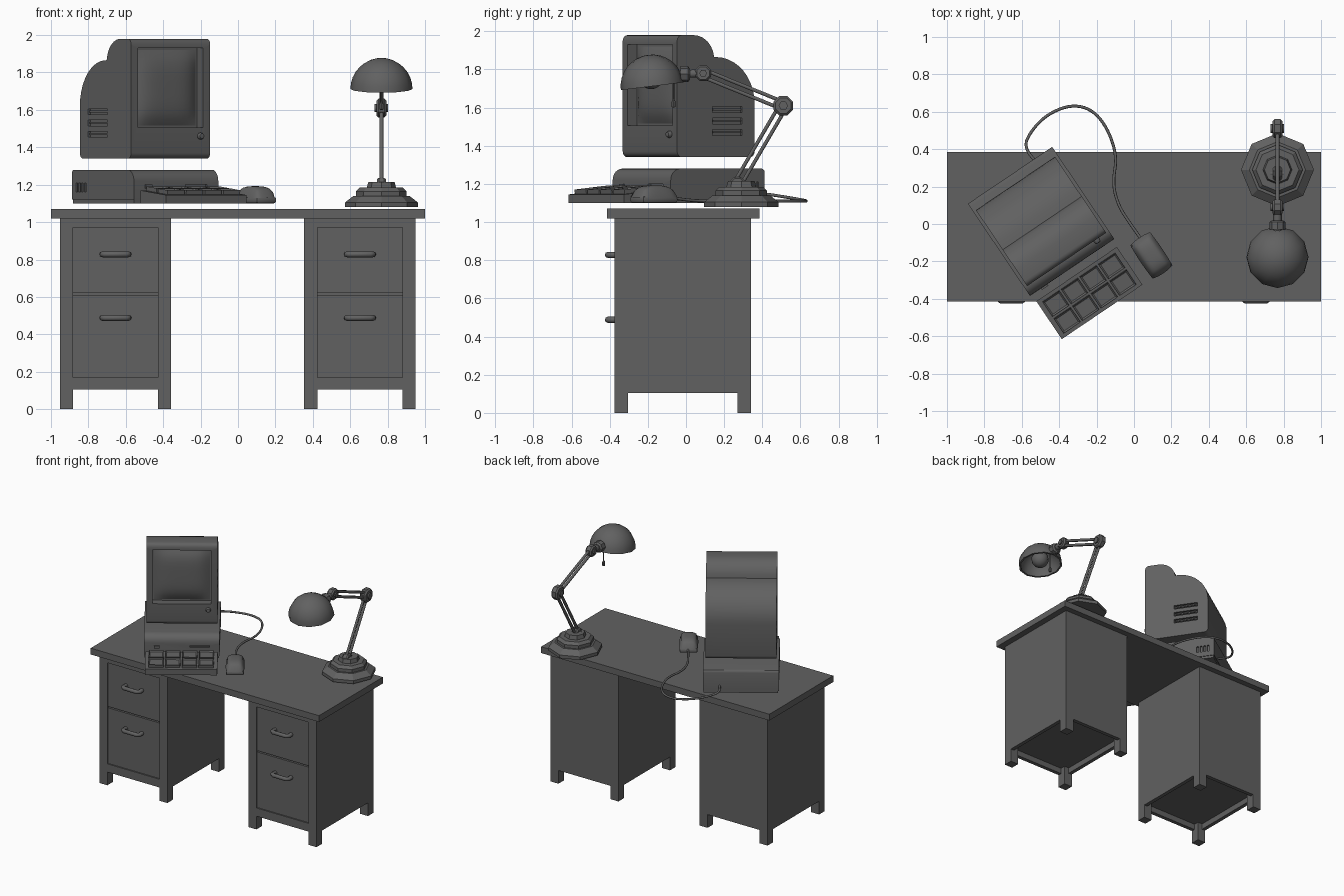
import bpy, bmesh, math
from mathutils import Matrix, Vector

if "Cube" in bpy.data.objects:
    bpy.data.objects.remove(bpy.data.objects["Cube"])

GREY = bpy.data.materials.new("dark_grey")
GREY.diffuse_color = (0.12, 0.12, 0.12, 1)
GREY.use_nodes = True
GREY.node_tree.nodes["Principled BSDF"].inputs["Base Color"].default_value = GREY.diffuse_color
I = Matrix.Identity(4)


def finish(bm, name, M=I, smooth=None):
    bmesh.ops.recalc_face_normals(bm, faces=bm.faces)
    me = bpy.data.meshes.new(name)
    bm.to_mesh(me)
    bm.free()
    me.transform(M)
    me.materials.append(GREY)
    ob = bpy.data.objects.new(name, me)
    bpy.context.collection.objects.link(ob)
    if smooth:
        smooth_by(ob, smooth)
    return ob


def smooth_by(ob, angle):
    bpy.ops.object.select_all(action='DESELECT')
    ob.select_set(True)
    bpy.context.view_layer.objects.active = ob
    bpy.ops.object.shade_smooth_by_angle(angle=math.radians(angle))


def box(name, x0, x1, y0, y1, z0, z1, M=I, bevel=0, seg=1):
    bm = bmesh.new()
    S = Matrix.Diagonal((x1 - x0, y1 - y0, z1 - z0, 1))
    C = Matrix.Translation(((x0 + x1) / 2, (y0 + y1) / 2, (z0 + z1) / 2))
    bmesh.ops.create_cube(bm, size=1, matrix=C @ S)
    if bevel:
        bmesh.ops.bevel(bm, geom=bm.edges[:], offset=bevel, segments=seg, profile=0.5, affect='EDGES')
    return finish(bm, name, M, 40 if seg > 1 else None)


def arc(cy, cz, r, a0, a1, n=6):
    return [(cy + r * math.cos(math.radians(a0 + (a1 - a0) * i / n)),
             cz + r * math.sin(math.radians(a0 + (a1 - a0) * i / n))) for i in range(n + 1)]


def prism(name, profile, half, M=I, smooth=30):
    """Extrude a (y, z) outline along x."""
    bm = bmesh.new()
    f = bm.faces.new([bm.verts.new((-half, y, z)) for y, z in profile])
    ext = bmesh.ops.extrude_face_region(bm, geom=[f])
    bmesh.ops.translate(bm, vec=(2 * half, 0, 0),
                        verts=[v for v in ext["geom"] if isinstance(v, bmesh.types.BMVert)])
    return finish(bm, name, M, smooth)


def lathe(name, profile, n, M=I, smooth=None):
    """Spin an (r, z) outline around z."""
    bm = bmesh.new()
    vs = [bm.verts.new((r, 0, z)) for r, z in profile]
    es = [bm.edges.new(p) for p in zip(vs, vs[1:])]
    bmesh.ops.spin(bm, geom=vs + es, axis=(0, 0, 1), cent=(0, 0, 0), steps=n, angle=2 * math.pi)
    bmesh.ops.remove_doubles(bm, verts=bm.verts, dist=0.0005)
    return finish(bm, name, M, smooth)


def rod(name, pts, r, smooth_path=False, res=2):
    cu = bpy.data.curves.new(name, 'CURVE')
    cu.dimensions = '3D'
    cu.bevel_depth, cu.bevel_resolution, cu.use_fill_caps = r, res, True
    sp = cu.splines.new('NURBS' if smooth_path else 'POLY')
    sp.points.add(len(pts) - 1)
    for p, co in zip(sp.points, pts):
        p.co = (*co, 1)
    if smooth_path:
        sp.order_u, sp.use_endpoint_u, sp.resolution_u = 3, True, 5
    cu.materials.append(GREY)
    ob = bpy.data.objects.new(name, cu)
    bpy.context.collection.objects.link(ob)
    return ob


def cut(ob, cutters, smooth=30):
    bpy.context.view_layer.objects.active = ob
    for c in cutters:
        m = ob.modifiers.new("cut", 'BOOLEAN')
        m.object, m.solver = c, 'EXACT'
        bpy.ops.object.modifier_apply(modifier=m.name)
        bpy.data.objects.remove(c)
    smooth_by(ob, smooth)


# Desk: top and two drawer pedestals
box("desk_top", -1, 1, -0.415, 0.385, 1.02, 1.07)
for side, cx in (("left", -0.655), ("right", 0.652)):
    x0, x1, y0, y1, t = cx - 0.298, cx + 0.298, -0.375, 0.34, 0.07
    for px in (x0, x1 - t):
        for py in (y0, y1 - t):
            box(side + "_leg", px, px + t, py, py + t, 0, 1.02)
    for px in (x0, x1 - 0.03):
        box(side + "_side_panel", px, px + 0.03, y0 + t, y1 - t, 0.105, 1.02)
    box(side + "_back_panel", x0 + t, x1 - t, y1 - 0.03, y1, 0.105, 1.02)
    box(side + "_bottom_rail", x0 + t, x1 - t, y0, y0 + 0.03, 0.105, 0.17)
    box(side + "_top_rail", x0 + t, x1 - t, y0, y0 + 0.03, 0.97, 1.02)
    box(side + "_cabinet_core", x0 + 0.03, x1 - 0.03, y0 + 0.03, y1 - 0.03, 0.15, 1.02)
    for za, zb, zh in ((0.17, 0.61, 0.488), (0.62, 0.97, 0.828)):
        box(side + "_drawer", x0 + t, x1 - t, y0 + 0.01, y0 + 0.03, za, zb)
        rod(side + "_handle", [(cx - 0.07, y0 + 0.01, zh), (cx - 0.07, -0.40, zh), (cx - 0.055, -0.41, zh),
                               (cx + 0.055, -0.41, zh), (cx + 0.07, -0.40, zh), (cx + 0.07, y0 + 0.01, zh)], 0.016)

# Computer, turned on the desk
PC = Matrix.Translation((-0.497, 0.014, 0)) @ Matrix.Rotation(math.radians(34), 4, 'Z')
monitor = prism("monitor_case",
                arc(-0.215, 1.37, 0.03, 180, 270, 4) + arc(0.215, 1.37, 0.03, 270, 360, 4)
                + arc(0, 1.62, 0.245, 0, 90, 10) + arc(-0.14, 1.85, 0.13, 7, 90, 6)
                + arc(-0.215, 1.95, 0.03, 90, 180, 4), 0.255, PC)
cutters = [box("screen_cutter", -0.21, 0.21, -0.3, -0.185, 1.505, 1.93, PC)]
for sx in (-0.255, 0.255):
    for z in (1.47, 1.53, 1.59):
        cutters.append(box("vent_cutter", sx - 0.015, sx + 0.015, -0.02, 0.165, z - 0.015, z + 0.015, PC))
cut(monitor, cutters)
for sx in (-0.246, 0.246):
    for z in (1.47, 1.53, 1.59):
        box("vent_slat", sx - 0.005, sx + 0.005, -0.015, 0.16, z - 0.004, z + 0.006, PC)
# Bulging screen glass
bm = bmesh.new()
bmesh.ops.create_grid(bm, x_segments=12, y_segments=12, size=1)
for v in bm.verts:
    x, y = v.co.x, v.co.y
    v.co = (x * 0.2, -0.187 - 0.035 * (1 - x ** 4) * (1 - y ** 4), 1.7175 + y * 0.202)
finish(bm, "screen_glass", PC, 40)
lathe("monitor_knob", [(0, 0.025), (0.014, 0.022), (0.018, 0.012), (0.018, 0), (0, 0)], 12,
      PC @ Matrix.Translation((0.19, -0.243, 1.46)) @ Matrix.Rotation(math.pi / 2, 4, 'X'), 40)

# Computer base unit with side vents and disk slot
base = prism("computer_base", [(-0.297, 1.12), (0.297, 1.12)] + arc(0.277, 1.26, 0.02, 0, 90, 3)
             + arc(-0.237, 1.22, 0.06, 90, 180, 6), 0.272, PC)
cutters = [box("disk_cutter", 0.06, 0.2, -0.31, -0.28, 1.185, 1.2, PC)]
for sx in (-0.272, 0.272):
    for i in range(4):
        y = 0.16 + i * 0.028
        cutters.append(box("slot_cutter", sx - 0.012, sx + 0.012, y, y + 0.015, 1.16, 1.21, PC))
cut(base, cutters)
box("base_plate", -0.267, 0.267, -0.292, 0.292, 1.10, 1.12, PC)
box("base_button", -0.2, -0.16, -0.307, -0.29, 1.18, 1.2, PC)

# Keyboard with eight large keys
prism("keyboard_body", [(-0.584, 1.10), (-0.34, 1.10), (-0.34, 1.17), (-0.584, 1.145)], 0.26, PC, None)
slope = math.atan2(0.025, 0.244)
for row in range(2):
    for col in range(4):
        K = (PC @ Matrix.Translation((-0.18 + col * 0.12, -0.515 + row * 0.108, 1.153 + row * 0.011))
             @ Matrix.Rotation(slope, 4, 'X'))
        bm = bmesh.new()
        bmesh.ops.create_cube(bm, size=1, matrix=Matrix.Diagonal((0.108, 0.094, 0.045, 1)))
        top = max(bm.faces, key=lambda f: f.calc_center_median().z)
        bmesh.ops.inset_region(bm, faces=[top], thickness=0.012)
        bmesh.ops.translate(bm, verts=top.verts, vec=(0, 0, -0.008))
        finish(bm, "key", K)

# Mouse and its cord
MO = Matrix.Translation((0.093, -0.168, 0)) @ Matrix.Rotation(math.radians(34), 4, 'Z')
box("mouse_bottom", -0.065, 0.065, -0.11, 0.11, 1.10, 1.135, MO, 0.012, 2)
bm = bmesh.new()
bmesh.ops.create_grid(bm, x_segments=10, y_segments=12, size=1)
for v in bm.verts:
    x, y = v.co.x, v.co.y
    sq = math.sqrt(1 - 0.14 * y * y), math.sqrt(1 - 0.14 * x * x)
    v.co = (x * 0.068 * sq[0], y * 0.115 * sq[1], 1.13 + 0.062 * (1 - x ** 4) ** 0.5 * (1 - abs(y) ** 3) ** 0.5)
finish(bm, "mouse_shell", MO, 60)
rod("mouse_cord", [(0.045, -0.09, 1.13), (-0.02, 0.0, 1.115), (-0.085, 0.1, 1.11), (-0.115, 0.22, 1.11),
                   (-0.09, 0.36, 1.11), (-0.14, 0.51, 1.11), (-0.22, 0.61, 1.11), (-0.33, 0.64, 1.11),
                   (-0.46, 0.59, 1.12), (-0.55, 0.50, 1.135), (-0.595, 0.40, 1.15), (-0.52, 0.33, 1.155)], 0.008, True)

# Desk lamp: stepped octagonal foot
LX = 0.767
lathe("lamp_foot", [(0, 1.08), (0.195, 1.08), (0.195, 1.105), (0.15, 1.14), (0.135, 1.14), (0.135, 1.165),
                    (0.115, 1.185), (0.078, 1.185), (0.07, 1.215), (0, 1.215)], 8, Matrix.Translation((LX, 0.29, 0)))
# Hinged arms made of paired rods, with octagonal joints
foot, elbow, wrist = Vector((LX, 0.27, 1.2)), Vector((LX, 0.51, 1.61)), Vector((LX, 0.09, 1.78))
for name, a, b in (("lower_arm", foot, elbow), ("upper_arm", elbow, wrist)):
    d = (b - a).normalized()
    off = Vector((0, -d.z, d.y)) * 0.019
    for s in (-1, 1):
        rod(name, [a + off * s, b + off * s], 0.011, res=1)
for name, p, r, w in (("elbow_joint", elbow, 0.055, 0.026), ("wrist_joint", wrist, 0.045, 0.026),
                      ("foot_joint", foot, 0.04, 0.024)):
    turn = Matrix.Translation(p) @ Matrix.Rotation(math.pi / 2, 4, 'Y') @ Matrix.Rotation(math.pi / 8, 4, 'Z')
    lathe(name, [(0, -w), (r * 0.8, -w), (r, -w * 0.6), (r, w * 0.6), (r * 0.8, w), (0, w)], 8, turn)
    rod(name + "_bolt", [p - Vector((0.036, 0, 0)), p + Vector((0.036, 0, 0))], r * 0.45, res=1)
rod("lamp_neck", [wrist, (LX, -0.04, 1.775)], 0.024, res=1)
lathe("neck_collar", [(0, 0), (0.042, 0), (0.042, 0.04), (0.03, 0.05), (0, 0.05)], 8,
      Matrix.Translation((LX, -0.03, 1.775)) @ Matrix.Rotation(-math.pi / 2, 4, 'X'))
# Shade, bulb and pull switch
SH = Matrix.Translation((LX, -0.177, 1.712)) @ Matrix.Rotation(math.radians(7), 4, 'X')
lathe("lamp_shade", arc(0, 0, 0.166, 0, 90, 8) + arc(0, 0, 0.152, 90, 0, 8) + [(0.166, 0)], 12, SH, 35)
lathe("bulb", arc(0, 0.05, 0.065, -90, 50, 8) + [(0.03, 0.12), (0.03, 0.155)], 12, SH, 40)
rod("pull_cord", [(LX, -0.065, 1.76), (LX, -0.065, 1.64)], 0.004, res=1)
lathe("pull_knob", [(0, 0), (0.011, 0.004), (0.011, 0.03), (0.004, 0.045), (0, 0.045)], 8,
      Matrix.Translation((LX, -0.065, 1.6)))
